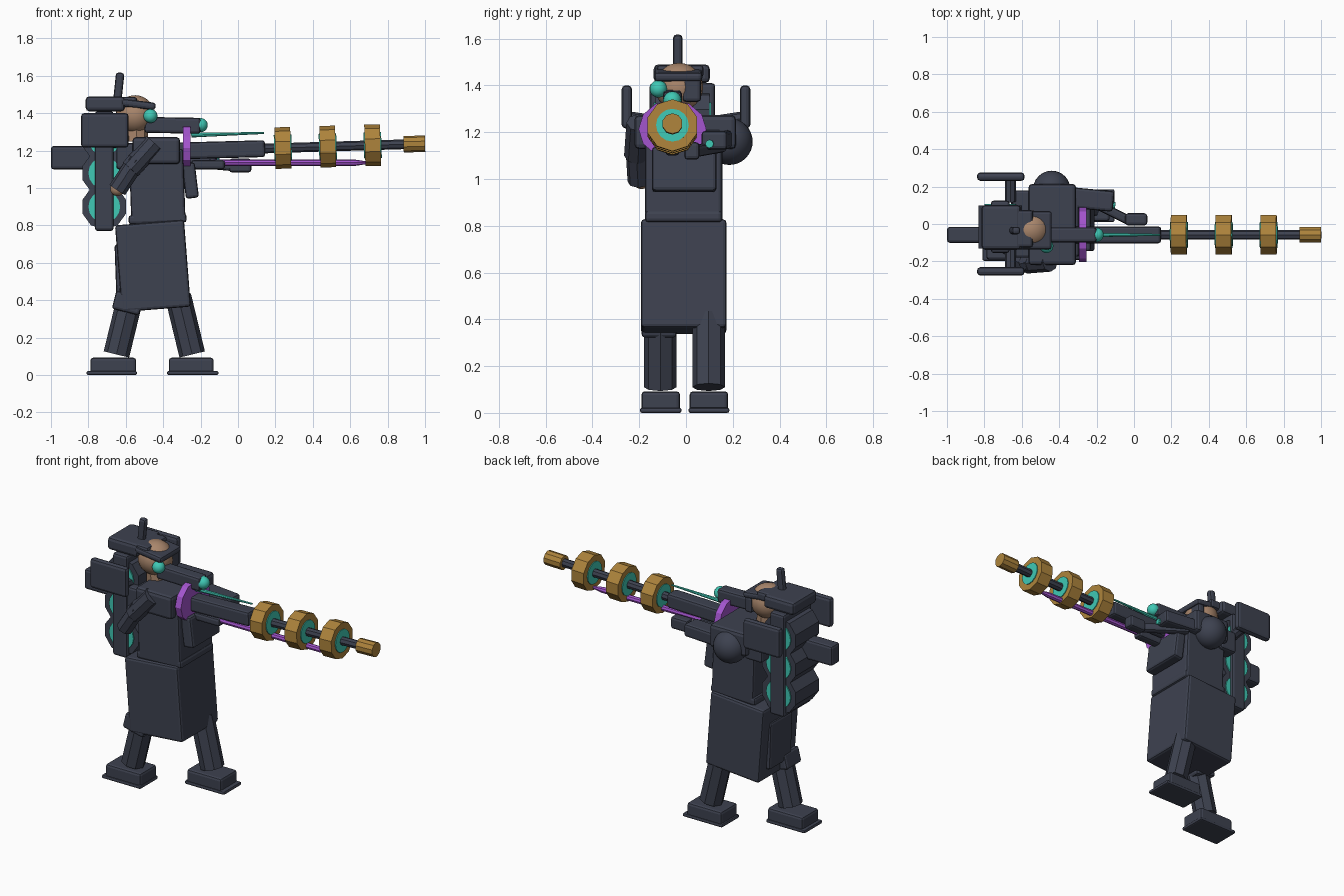
import bpy, math
from mathutils import Vector

cube = bpy.data.objects.get("Cube")
if cube:
    bpy.data.objects.remove(cube, do_unlink=True)


def material(name, rgb):
    m = bpy.data.materials.new(name)
    m.use_nodes = True
    m.diffuse_color = (*rgb, 1)
    m.node_tree.nodes["Principled BSDF"].inputs["Base Color"].default_value = (*rgb, 1)
    return m


SLATE = material("dark_slate", (0.047, 0.054, 0.08))
BRONZE = material("bronze", (0.42, 0.23, 0.045))
TEAL = material("glowing_teal", (0.05, 0.58, 0.46))
PURPLE = material("purple", (0.37, 0.09, 0.62))
SKIN = material("skin", (0.40, 0.24, 0.15))


def finish(name, mat):
    o = bpy.context.object
    o.name = name
    o.data.materials.append(mat)
    return o


def box(name, center, size, mat=SLATE, tilt=0, bevel=0.015):
    """Bevelled box; tilt turns it about the y axis in degrees."""
    bpy.ops.mesh.primitive_cube_add(size=1, location=center)
    o = finish(name, mat)
    for v in o.data.vertices:
        v.co = Vector(a * b for a, b in zip(v.co, size))
    o.rotation_euler = (0, math.radians(tilt), 0)
    mod = o.modifiers.new("edges", "BEVEL")
    mod.width = min(bevel, min(size) * 0.4)
    mod.segments = 2
    return o


def rod(name, a, b, r, mat=SLATE, r2=None, sides=8):
    """Faceted cylinder or cone running from a to b."""
    a, b = Vector(a), Vector(b)
    d = b - a
    bpy.ops.mesh.primitive_cone_add(vertices=sides, radius1=r, radius2=r if r2 is None else r2,
                                    depth=d.length, location=(a + b) / 2)
    o = finish(name, mat)
    o.rotation_euler = d.to_track_quat("Z", "Y").to_euler()
    return o


def ball(name, center, r, mat):
    bpy.ops.mesh.primitive_uv_sphere_add(segments=24, ring_count=16, radius=r, location=center)
    o = finish(name, mat)
    bpy.ops.object.shade_smooth()
    return o


def limb_box(name, a, b, width, height):
    """Box stretched from a to b."""
    a, b = Vector(a), Vector(b)
    o = box(name, (a + b) / 2, ((b - a).length, width, height))
    o.rotation_euler = (b - a).to_track_quat("X", "Z").to_euler()
    return o


# Boots and legs in a wide stance
box("right_boot", (-0.667, -0.108, 0.05), (0.245, 0.165, 0.085))
box("right_sole", (-0.675, -0.108, 0.011), (0.27, 0.178, 0.022))
box("left_boot", (-0.25, 0.098, 0.05), (0.24, 0.165, 0.085))
box("left_sole", (-0.242, 0.098, 0.011), (0.275, 0.175, 0.022))
rod("right_leg", (-0.65, -0.11, 0.11), (-0.56, -0.11, 0.48), 0.07)
rod("left_leg", (-0.245, 0.097, 0.11), (-0.32, 0.097, 0.42), 0.07)
box("right_thigh", (-0.59, -0.115, 0.385), (0.15, 0.15, 0.1), tilt=14)

# Coat and torso
box("coat_skirt", (-0.455, -0.01, 0.583), (0.37, 0.365, 0.465), tilt=-4.5)
box("coat_tail", (-0.63, -0.01, 0.55), (0.05, 0.22, 0.3), tilt=-2)
box("torso", (-0.432, -0.01, 1.01), (0.29, 0.33, 0.39), tilt=-2)
box("waist", (-0.43, -0.01, 0.835), (0.31, 0.33, 0.05), tilt=-2)
box("chest_pouch", (-0.255, -0.008, 1.04), (0.07, 0.275, 0.19), tilt=-7)
box("shoulder_yoke", (-0.437, -0.003, 1.2), (0.255, 0.435, 0.145), bevel=0.02)
box("upper_back", (-0.59, 0.0, 1.17), (0.12, 0.36, 0.14))

# Right arm bent back
rod("right_upper_arm", (-0.45, -0.2, 1.24), (-0.575, -0.21, 1.1), 0.055)
rod("right_forearm", (-0.54, -0.21, 1.15), (-0.645, -0.2, 0.99), 0.05)
ball("right_hand", (-0.645, -0.19, 0.995), 0.038, SKIN)

# Left arm reaching to the weapon grip
ball("left_shoulder", (-0.44, 0.185, 1.16), 0.1, SLATE)
limb_box("left_upper_arm", (-0.42, 0.15, 1.17), (-0.11, 0.12, 1.165), 0.11, 0.08)
limb_box("left_forearm", (-0.3, 0.155, 1.14), (-0.02, 0.015, 1.115), 0.05, 0.05)
box("left_hand", (0.012, 0.025, 1.12), (0.118, 0.065, 0.075))
rod("arm_light", (-0.25, 0.115, 1.15), (-0.1, 0.1, 1.15), 0.018, TEAL)

# Head and peaked hat
ball("head", (-0.55, -0.03, 1.393), 0.103, SKIN)
rod("neck", (-0.54, -0.03, 1.25), (-0.545, -0.03, 1.34), 0.06, SKIN)
box("hat_back", (-0.71, -0.018, 1.45), (0.21, 0.24, 0.08), bevel=0.02)
box("hat_crown", (-0.60, -0.025, 1.46), (0.12, 0.2, 0.055))
box("hat_visor", (-0.535, -0.033, 1.447), (0.19, 0.205, 0.04), tilt=7)
box("hat_fin", (-0.637, -0.035, 1.545), (0.045, 0.04, 0.145), tilt=6)
box("face_guard", (-0.475, 0.025, 1.38), (0.05, 0.08, 0.1))
ball("eye_lens", (-0.468, -0.118, 1.385), 0.037, TEAL)

# Backpack: stacked cells with lit ends, crossed by a strap
for i, z in enumerate((0.9, 1.08, 1.26)):
    rod(f"cell_{i + 1}", (-0.715, -0.13, z), (-0.715, 0.1, z), 0.122, sides=10)
    rod(f"cell_light_{i + 1}", (-0.715, -0.137, z), (-0.715, 0.107, z), 0.085, TEAL, sides=16)
box("pack_strap", (-0.715, -0.015, 1.09), (0.1, 0.28, 0.64))

# Wing plates either side of the pack
for side, s in (("left", 1), ("right", -1)):
    plate = box(f"{side}_wing_plate", (-0.712, s * 0.253, 1.308), (0.255, 0.045, 0.185), bevel=0.018)
    rod(f"{side}_wing_bracket", (-0.66, s * 0.12, 1.24), (-0.66, s * 0.25, 1.26), 0.03)

# Long weapon: stock, body, sight and barrel
Y = -0.058
box("weapon_stock", (-0.77, Y, 1.162), (0.46, 0.085, 0.125))
box("weapon_body", (-0.14, Y, 1.203), (0.57, 0.09, 0.09), tilt=-1.5)
box("weapon_sight", (-0.35, Y, 1.335), (0.3, 0.08, 0.085), tilt=1)
ball("sight_lens", (-0.2, Y, 1.336), 0.038, TEAL)
rod("sight_needle", (-0.25, Y, 1.283), (0.14, Y, 1.294), 0.013, TEAL, 0.005)
box("weapon_underside", (-0.16, Y, 1.125), (0.18, 0.06, 0.05))


def barrel_point(x):
    return Vector((x, Y, 1.207 + 0.03 * x))


rod("barrel", barrel_point(0.1), barrel_point(0.95), 0.026)
rod("muzzle", barrel_point(0.885), barrel_point(1.0), 0.044, BRONZE, sides=10)
for i, x in enumerate((0.24, 0.48, 0.72)):
    rod(f"coil_ring_{i + 1}", barrel_point(x - 0.042), barrel_point(x + 0.042), 0.111, BRONZE, sides=10)
    rod(f"coil_light_{i + 1}", barrel_point(x - 0.047), barrel_point(x + 0.047), 0.07, TEAL, sides=16)

# Purple collar disc and the tapered rail below the barrel
disc = rod("collar_disc", (-0.295, Y, 1.213), (-0.254, Y, 1.213), 0.145, PURPLE, sides=12)
for v in disc.data.vertices:
    if abs(disc.rotation_euler.to_matrix().col[0].z) > 0.5:
        v.co.x *= 0.86
    else:
        v.co.y *= 0.86
rod("lower_rail", (-0.12, Y, 1.135), (0.62, Y, 1.135), 0.018, PURPLE)
rod("rail_front_tip", (0.62, Y, 1.135), (0.7, Y, 1.135), 0.018, PURPLE, 0.005)
rod("rail_back_tip", (-0.12, Y, 1.135), (-0.24, Y, 1.12), 0.018, PURPLE, 0.006)
